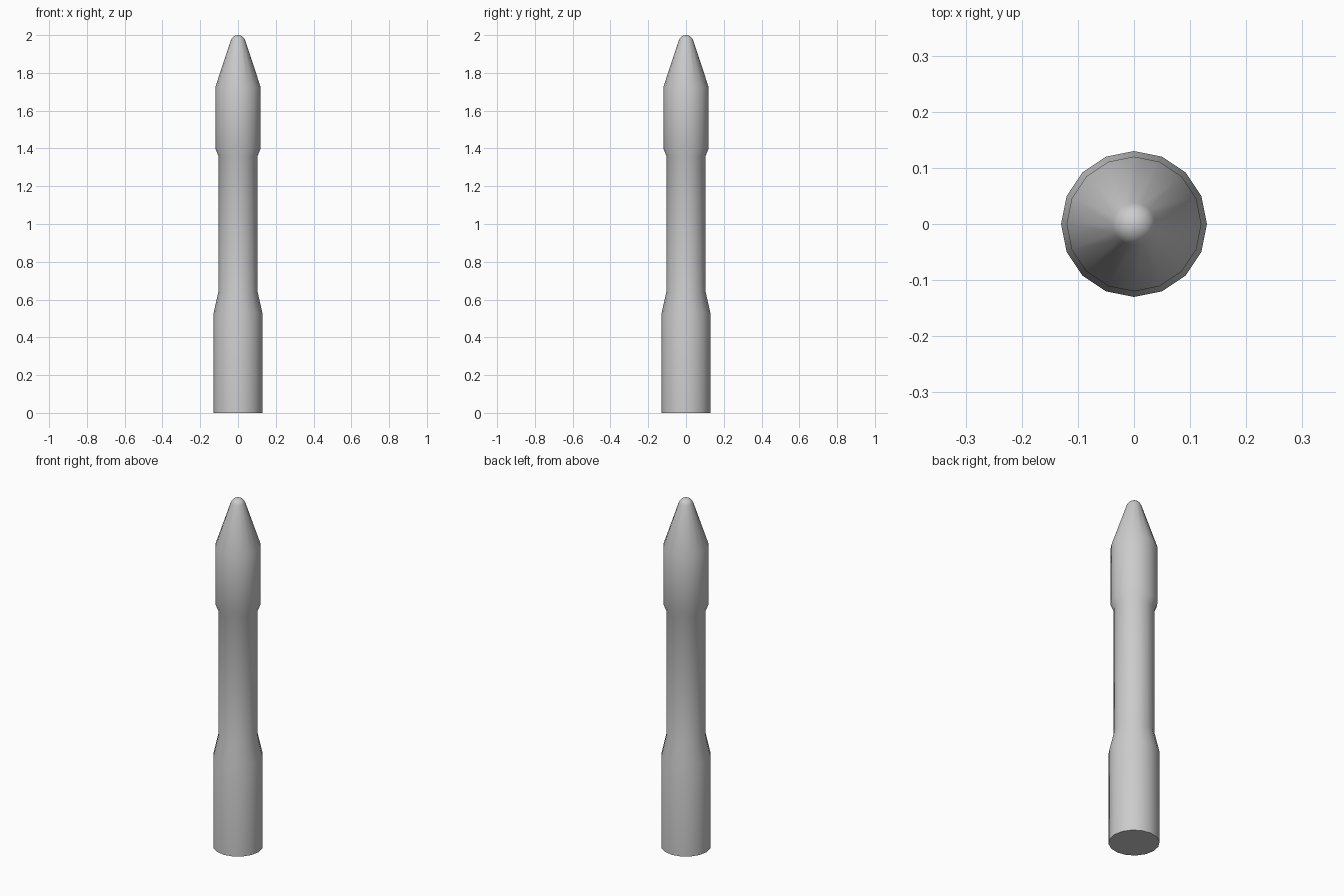
import bpy, bmesh, math

SIDES = 16

cube = bpy.data.objects.get("Cube")
if cube:
    bpy.data.objects.remove(cube, do_unlink=True)

grey = bpy.data.materials.new("light_grey")
grey.use_nodes = True
colour = (0.6, 0.6, 0.6, 1)
grey.diffuse_color = colour
grey.node_tree.nodes["Principled BSDF"].inputs["Base Color"].default_value = colour


def lathe(name, profile):
    """Turn (radius, height) points around z; close an end that is off the axis."""
    bm = bmesh.new()
    rings = []
    for r, z in profile:
        n = SIDES if r > 0 else 1
        rings.append([bm.verts.new((r * math.cos(math.tau * i / SIDES),
                                    r * math.sin(math.tau * i / SIDES), z))
                      for i in range(n)])
    bm.faces.new(rings[0][::-1])
    for low, high in zip(rings, rings[1:]):
        for i in range(SIDES):
            j = (i + 1) % SIDES
            if len(high) == 1:
                bm.faces.new((low[i], low[j], high[0]))
            else:
                bm.faces.new((low[i], low[j], high[j], high[i]))
    mesh = bpy.data.meshes.new(name)
    bm.to_mesh(mesh)
    bm.free()
    mesh.materials.append(grey)
    obj = bpy.data.objects.new(name, mesh)
    bpy.context.collection.objects.link(obj)
    bpy.context.view_layer.objects.active = obj
    obj.select_set(True)
    bpy.ops.object.shade_smooth_by_angle(angle=math.radians(35))
    obj.select_set(False)
    return obj


# Booster, tapered shoulder, slim stage, flared collar and payload housing
body = [(0.13, 0), (0.13, 0.525), (0.104, 0.64), (0.104, 1.36),
        (0.12, 1.40), (0.12, 1.725)]

# Rounded nose tip, tangent to the cone
tip_radius, cone_angle, steps = 0.04, math.radians(18.5), 5
for k in range(steps + 1):
    a = cone_angle + (math.pi / 2 - cone_angle) * k / steps
    r = tip_radius * math.cos(a) if k < steps else 0
    body.append((r, 2 - tip_radius + tip_radius * math.sin(a)))

lathe("rocket_body", body)
